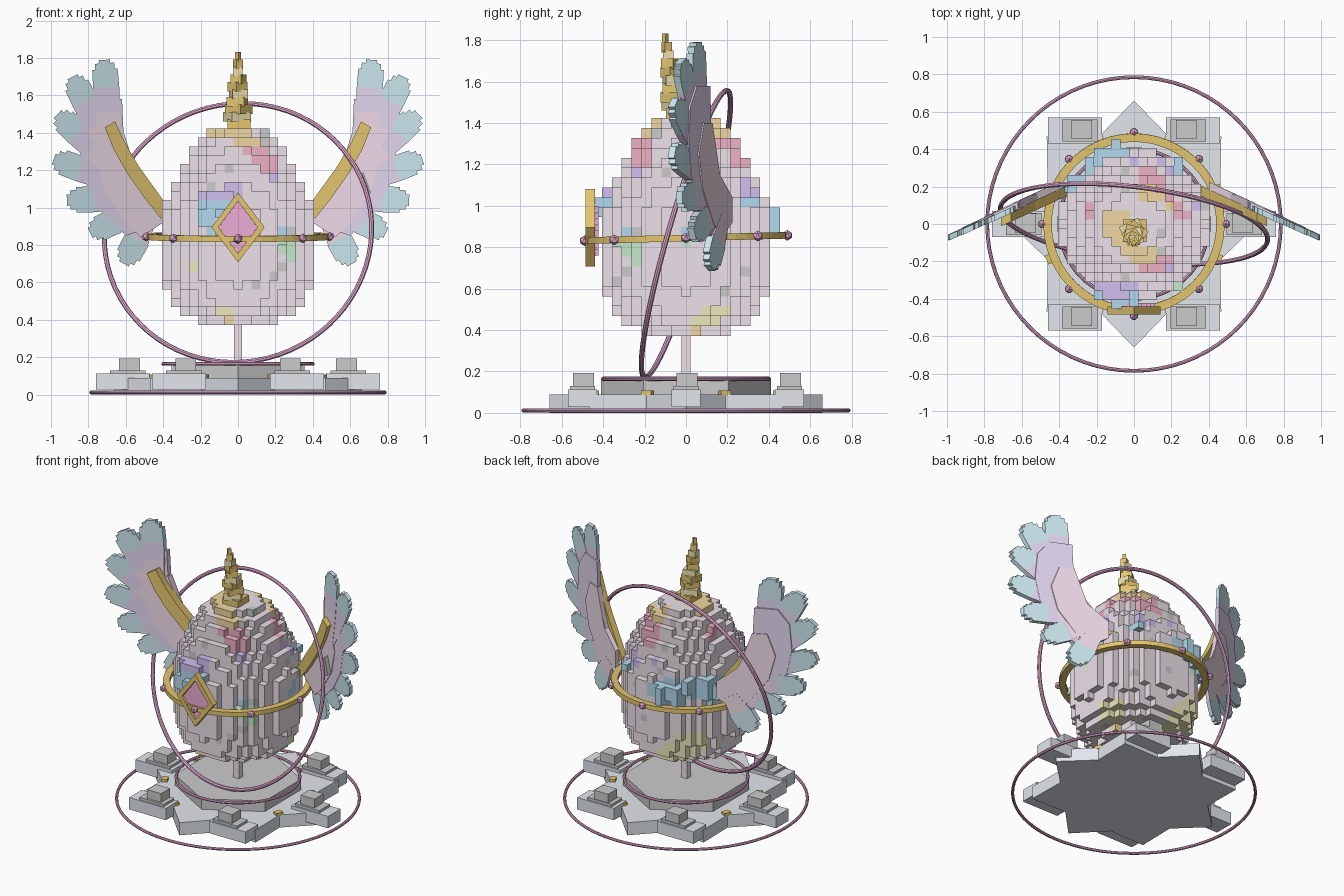
import bpy, math, random
from mathutils import Vector, Matrix, noise
import bmesh

if "Cube" in bpy.data.objects:
    bpy.data.objects.remove(bpy.data.objects["Cube"])

random.seed(4)
COL = dict(shell=(.84, .76, .82), red=(.86, .45, .55), orange=(.88, .68, .36), yellow=(.85, .81, .5),
           green=(.55, .82, .6), blue=(.45, .7, .86), purple=(.64, .53, .86), grey=(.66, .66, .67),
           gold=(.78, .57, .16), cream=(.85, .74, .42), pink=(.85, .42, .68), ring=(.80, .42, .66),
           wing_pink=(.88, .72, .82), lavender=(.77, .68, .87), sky=(.6, .8, .86), pale=(.76, .8, .85),
           stone=(.58, .58, .59))


def mat(key):
    m = bpy.data.materials.get(key) or bpy.data.materials.new(key)
    m.diffuse_color = (*COL[key], 1)
    m.use_nodes = True
    m.node_tree.nodes["Principled BSDF"].inputs["Base Color"].default_value = m.diffuse_color
    return m


def make(name, verts, faces, keys, face_keys=None):
    me = bpy.data.meshes.new(name)
    me.from_pydata([tuple(v) for v in verts], [], faces)
    for k in keys:
        me.materials.append(mat(k))
    if face_keys:
        me.polygons.foreach_set("material_index", [keys.index(k) for k in face_keys])
    bm = bmesh.new()
    bm.from_mesh(me)
    bmesh.ops.recalc_face_normals(bm, faces=bm.faces)
    bm.to_mesh(me)
    bm.free()
    ob = bpy.data.objects.new(name, me)
    bpy.context.collection.objects.link(ob)
    return ob


def prism(name, pts, key, place, a, b):
    """Extrude an outline; place(u, v, w) maps it into space."""
    n = len(pts)
    verts = [place(u, v, w) for w in (a, b) for u, v in pts]
    faces = [tuple(range(n)), tuple(range(n, 2 * n))]
    faces += [(i, (i + 1) % n, (i + 1) % n + n, i + n) for i in range(n)]
    return make(name, verts, faces, [key])


def loft(name, loops, keys, closed=False):
    """Skin equal-length loops; keys gives the colour of each span."""
    n, m = len(loops[0]), len(loops)
    faces, fk = [], []
    for s in range(m if closed else m - 1):
        t = (s + 1) % m
        for i in range(n):
            j = (i + 1) % n
            faces.append((s * n + i, s * n + j, t * n + j, t * n + i))
            fk.append(keys[min(s, len(keys) - 1)])
    if not closed:
        faces += [tuple(range(n)), tuple(range((m - 1) * n, m * n))]
        fk += [keys[0], keys[-1]]
    return make(name, [v for lp in loops for v in lp], faces, sorted(set(keys)), fk)


def box(name, c, size, key, rot=None):
    bpy.ops.mesh.primitive_cube_add(size=1)
    ob = bpy.context.object
    ob.name = name
    ob.matrix_world = Matrix.Translation(c) @ (rot or Matrix()) @ Matrix.Diagonal((*size, 1))
    ob.data.materials.append(mat(key))
    return ob


def torus(name, c, R, r, rot=(0, 0, 0)):
    bpy.ops.mesh.primitive_torus_add(location=c, rotation=rot, major_radius=R, minor_radius=r,
                                     major_segments=72, minor_segments=8)
    ob = bpy.context.object
    ob.name = name
    ob.data.materials.append(mat("ring"))
    bpy.ops.object.shade_smooth_by_angle()


def flat(u, v, w):
    return (u, v, w)


def polar(r, a):
    return (r * math.cos(a), r * math.sin(a))


# star base, hexagon step and stem
prism("star_base", [polar(.66 if i % 2 == 0 else .5, i * math.pi / 8) for i in range(16)], "pale", flat, 0, .09)
prism("hexagon_step", [polar(.41, math.radians(30 + 60 * i)) for i in range(6)], "stone", flat, .08, .165)
box("stem", (0, 0, .28), (.045, .045, .26), "shell")
torus("ground_ring", (0, 0, .012), .785, .01)
torus("step_ring", (0, 0, .165), .4, .01)
torus("orbit_ring", (0, 0, .865), .72, .013, (math.radians(74), 0, math.radians(-7)))

# rock clusters and gold nuggets round the base
for i, (x, y) in enumerate([(.61, 0), (.31, .5), (-.31, .5), (-.61, 0), (-.31, -.5), (.31, -.5)]):
    s = 1 if x > 0 else -1
    box(f"rock_low_{i}", (x + s * .005, y, .07), (.29, .14, .085), "pale")
    box(f"rock_mid_{i}", (x - s * .02, y, .095), (.19, .12, .07), "grey")
    box(f"rock_top_{i}", (x - s * .03, y + .005, .15), (.11, .1, .085), "grey")
for i in range(8):
    a = math.radians(22.5 + 45 * i)
    box(f"nugget_{i}", (*polar(.485, a), .095), (.04, .05, .025), "gold", Matrix.Rotation(a, 4, 'Z'))

# voxel egg: profile of (height, radius)
C, Z0, LAYERS = .0478, .372, 22
PROFILE = [(.37, .19), (.395, .215), (.44, .31), (.49, .36), (.57, .39), (.65, .41), (.97, .41), (1.05, .385),
           (1.15, .34), (1.25, .3), (1.33, .25), (1.38, .2), (1.43, .12)]
BANDS = [(.44, "orange"), (.7, "yellow"), (.84, "green"), (1.02, "blue"), (1.2, "purple"), (1.34, "red"), (9, "orange")]


def radius(z):
    for (z0, r0), (z1, r1) in zip(PROFILE, PROFILE[1:]):
        if z <= z1:
            return r0 + (r1 - r0) * (z - z0) / (z1 - z0)
    return .12


def height(k):
    return Z0 + (k + .5) * C


cells = {(i, j, k): "shell" for k in range(LAYERS) for i in range(-9, 10) for j in range(-9, 10)
         if math.hypot(i, j) * C <= radius(height(k)) - .011}
DIRS = [(1, 0, 0), (-1, 0, 0), (0, 1, 0), (0, -1, 0), (0, 0, 1), (0, 0, -1)]
for c in list(cells):
    i, j, k = c
    z = height(k)
    if all((i + a, j + b, k + d) in cells for a, b, d in DIRS):
        continue
    n = noise.noise(Vector((i * .21 + 3, j * .21 + 7, k * .16)))
    key = "shell"
    if n > (.05 if z < .44 else .2):
        key = next(name for top, name in BANDS if z < top)
    elif random.random() < .03:
        key = "grey"
    cells[c] = key
    # some coloured blocks stand proud of the shell
    if key in ("green", "blue", "purple") and n > .27:
        out = (i + (1 if i > 0 else -1), j, k) if abs(i) > abs(j) else (i, j + (1 if j > 0 else -1), k)
        cells.setdefault(out, key)

verts, faces, fkeys, index = [], [], [], {}
for (i, j, k), key in cells.items():
    for d in DIRS:
        if (i + d[0], j + d[1], k + d[2]) in cells:
            continue
        ax = next(a for a in range(3) if d[a])
        u, v = [a for a in range(3) if a != ax]
        face = []
        for su, sv in ((-1, -1), (1, -1), (1, 1), (-1, 1)):
            o = [0, 0, 0]
            o[ax], o[u], o[v] = d[ax], su, sv
            p = (2 * i + o[0], 2 * j + o[1], 2 * k + o[2])
            if p not in index:
                index[p] = len(verts)
                verts.append((p[0] * C / 2, p[1] * C / 2, Z0 + (p[2] + 1) * C / 2))
            face.append(index[p])
        faces.append(face)
        fkeys.append(key)
make("voxel_egg", verts, faces, sorted(set(fkeys)), fkeys)

# gold belt with eight gems, tipped slightly
tilt = Matrix.Translation((0, 0, .845)) @ Matrix.Rotation(math.radians(1.5), 4, 'X')
loft("belt", [[tilt @ Vector((*polar(r, a * math.tau / 48), z)) for r, z in
               ((.44, -.016), (.485, -.016), (.485, .016), (.44, .016))] for a in range(48)], ["gold"], True)
for i in range(8):
    bpy.ops.mesh.primitive_ico_sphere_add(subdivisions=1, radius=.026,
                                          location=tilt @ Vector((*polar(.49, i * math.pi / 4), 0)))
    bpy.context.object.name = f"belt_gem_{i}"
    bpy.context.object.data.materials.append(mat("pink"))

# front diamond: gold frame and stepped gem
loft("diamond_frame", [[(cx * w, y, .895 + cz * h) for w, h, y in
                        ((.142, .187, -.485), (.142, .187, -.44), (.105, .14, -.44), (.105, .14, -.485))]
                       for cx, cz in ((0, 1), (1, 0), (0, -1), (-1, 0))], ["gold"], True)
for i in range(-4, 5):
    box(f"diamond_gem_{i + 4}", (0, -.445, .895 + i * .03), (.022 * (10 - 2 * abs(i)), .045, .03), "pink")

# twisted spire, leaning forward
for i in range(10):
    t = i / 9
    w = .1 * (1 - t) ** .8 + .022
    box(f"spire_{i}", (.006 * (-1) ** i * (1 - t), -.035 - .065 * t, 1.445 + .362 * t), (w, w, .05),
        "cream" if i % 3 == 1 else "gold", Matrix.Rotation(.45 * i, 4, 'Z'))

# wings: membrane, feathers and gold arm, mirrored in x
TIPS = [(.715, 1.79), (.885, 1.7), (.965, 1.5), (.985, 1.26), (.915, 1.04), (.79, .865), (.61, .7)]
for s, side in ((1, "right"), (-1, "left")):
    def place(x, z, w):
        return Vector((s * x, .385 - .46 * x + w, z))

    prism(f"wing_inner_{side}", [(.4, .92), (.4, 1.04), (.53, 1.15), (.61, 1.4), (.7, 1.4), (.75, 1.25),
                                 (.71, 1.08), (.6, .92), (.52, .84)], "wing_pink", place, -.024, .024)
    prism(f"wing_outer_{side}", [(.45, .9), (.5, 1.1), (.61, 1.35), (.62, 1.58), (.76, 1.58), (.83, 1.48),
                                 (.845, 1.3), (.815, 1.13), (.73, .98), (.6, .85)], "lavender", place, -.018, .018)
    for i, tip in enumerate(TIPS):
        t = i / 6
        root, tip = Vector((.68 - .2 * t, 1.28 - .34 * t)), Vector(tip)
        L = (tip - root).length
        d = (tip - root) / L
        n = Vector((-d.y, d.x))
        off = .003 * (i - 3)
        loops = []
        for dist, hw in ((0, .045), (L * .45, .065), (L - .15, .07), (L - .05, .068), (L - .05, .052),
                         (L - .018, .052), (L - .018, .03), (L, .03)):
            p = root + d * dist
            a, b = p + n * hw, p - n * hw
            loops.append([place(a.x, a.y, off - .016), place(b.x, b.y, off - .016),
                          place(b.x, b.y, off + .016), place(a.x, a.y, off + .016)])
        loft(f"feather_{side}_{i}", loops, ["wing_pink", "lavender", "sky"])
    arm = []
    for x, z, h in ((.385, .96, .028), (.46, 1.06, .032), (.56, 1.2, .031), (.635, 1.33, .03), (.685, 1.445, .027)):
        arm.append([place(x - h, z + h * .6, -.07), place(x + h, z - h * .6, -.07),
                    place(x + h, z - h * .6, -.015), place(x - h, z + h * .6, -.015)])
    loft(f"wing_arm_{side}", arm, ["gold"])
    if s > 0:
        prism("wing_shard", [(.65, 1.17), (.67, 1.19), (.71, 1.08), (.68, 1.06)], "grey", place, -.06, -.02)
